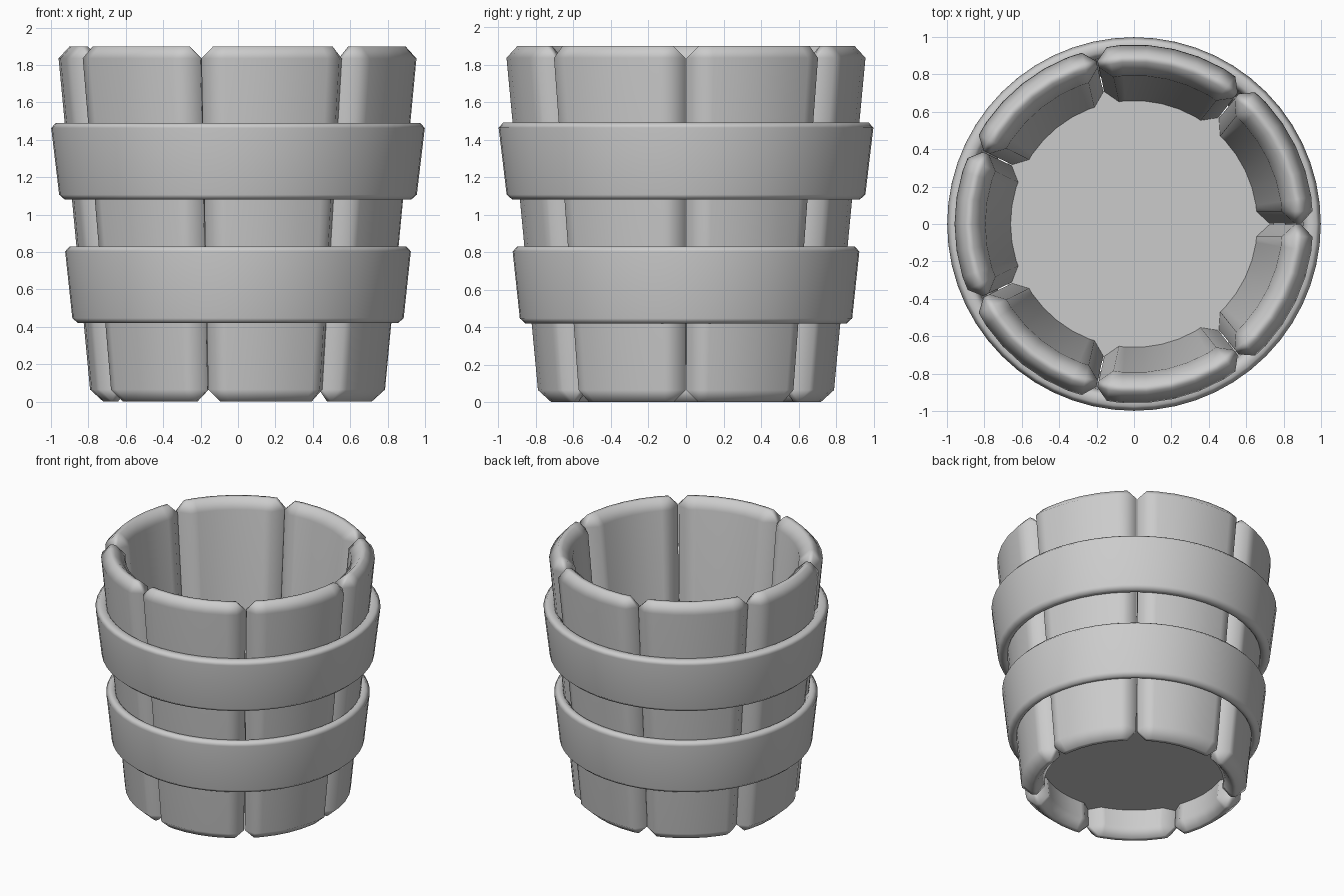
import bpy, bmesh, math

if "Cube" in bpy.data.objects:
    bpy.data.objects.remove(bpy.data.objects["Cube"])

STAVES = 7
HEIGHT = 1.9


def stave_radius(z):
    return 0.785 + 0.095 * z


def finish(name, bm, bevel):
    bmesh.ops.recalc_face_normals(bm, faces=bm.faces)
    mesh = bpy.data.meshes.new(name)
    bm.to_mesh(mesh)
    bm.free()
    ob = bpy.data.objects.new(name, mesh)
    bpy.context.collection.objects.link(ob)
    for o in bpy.context.selected_objects:
        o.select_set(False)
    bpy.context.view_layer.objects.active = ob
    ob.select_set(True)
    if bevel:
        mod = ob.modifiers.new("chamfer", 'BEVEL')
        mod.width = bevel
        mod.segments = 1
        mod.limit_method = 'ANGLE'
        mod.angle_limit = math.radians(40)
        mod.use_clamp_overlap = False
        bpy.ops.object.modifier_apply(modifier=mod.name)
    bpy.ops.object.shade_smooth_by_angle(angle=math.radians(55))
    wn = ob.modifiers.new("weighted", 'WEIGHTED_NORMAL')
    wn.keep_sharp = True
    return ob


def sweep(profile, a0, a1, steps, closed):
    """Turn a closed (radius, z) profile about z from a0 to a1."""
    bm = bmesh.new()
    rings = []
    for i in range(steps if closed else steps + 1):
        a = a0 + (a1 - a0) * i / steps
        rings.append([bm.verts.new((r * math.cos(a), r * math.sin(a), z))
                      for r, z in profile])
    n = len(profile)
    for i in range(steps):
        p, q = rings[i], rings[(i + 1) % len(rings)]
        for j in range(n):
            k = (j + 1) % n
            bm.faces.new((p[j], p[k], q[k], q[j]))
    if not closed:
        bm.faces.new(rings[0])
        bm.faces.new(rings[-1])
    return bm


# tapered wooden staves, chamfered all round
pitch = math.tau / STAVES
gap = math.radians(0.2)
wall = 0.165
r0, r1 = stave_radius(0), stave_radius(HEIGHT)
for i in range(STAVES):
    profile = [(r0 - wall, 0), (r0, 0), (r1, HEIGHT), (r1 - wall, HEIGHT)]
    bm = sweep(profile, i * pitch + gap, (i + 1) * pitch - gap, 6, False)
    finish(f"stave_{i + 1}", bm, 0.065)

# two flared hoops, slightly sunk into the staves
for name, z0, z1, ro0, ro1 in (("lower_hoop", 0.42, 0.83, 0.883, 0.927),
                               ("upper_hoop", 1.08, 1.49, 0.953, 1.002)):
    profile = [(stave_radius(z0) - 0.02, z0), (ro0, z0),
               (ro1, z1), (stave_radius(z1) - 0.02, z1)]
    finish(name, sweep(profile, 0, math.tau, 56, True), 0.027)

# thick bottom board
bm = bmesh.new()
bmesh.ops.create_cone(bm, cap_ends=True, segments=42,
                      radius1=0.73, radius2=0.75, depth=0.22)
bmesh.ops.translate(bm, verts=bm.verts, vec=(0, 0, 0.31))
finish("bottom_board", bm, 0)
